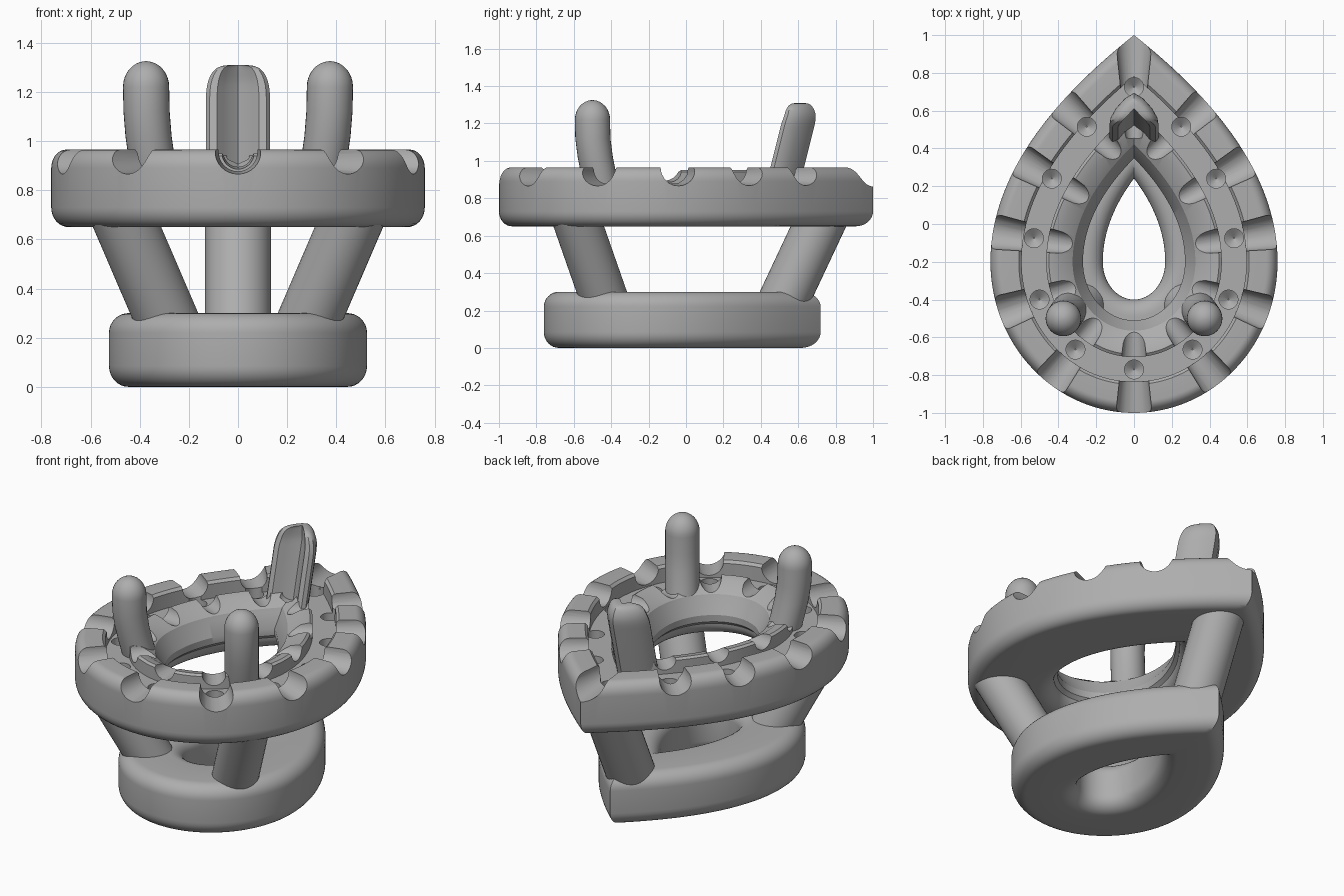
import bpy, bmesh
from math import sin, cos, pi, sqrt
from mathutils import Vector

cube = bpy.data.objects.get("Cube")
if cube:
    bpy.data.objects.remove(cube, do_unlink=True)

GREY = (0.42, 0.42, 0.42, 1)
metal = bpy.data.materials.new("grey_metal")
metal.use_nodes = True
metal.diffuse_color = GREY
metal.node_tree.nodes["Principled BSDF"].inputs["Base Color"].default_value = GREY

YC = -0.2  # widest line of every pear outline


def add_loft(bm, rings, closed=False):
    """Skin a list of equal-length point rings; cap the ends unless closed."""
    vs = [[bm.verts.new(p) for p in ring] for ring in rings]
    n, m = len(vs[0]), len(vs)
    for i in range(m if closed else m - 1):
        a, b = vs[i], vs[(i + 1) % m]
        for j in range(n):
            k = (j + 1) % n
            bm.faces.new((a[j], a[k], b[k], b[j]))
    if not closed:
        bm.faces.new(vs[0])
        bm.faces.new(vs[-1])


def finish(bm, name, angle=0.6):
    bmesh.ops.recalc_face_normals(bm, faces=bm.faces)
    mesh = bpy.data.meshes.new(name)
    bm.to_mesh(mesh)
    bm.free()
    mesh.materials.append(metal)
    ob = bpy.data.objects.new(name, mesh)
    bpy.context.collection.objects.link(ob)
    smooth(ob, angle)
    return ob


def smooth(ob, angle=0.6):
    bpy.ops.object.select_all(action='DESELECT')
    ob.select_set(True)
    bpy.context.view_layer.objects.active = ob
    bpy.ops.object.shade_smooth_by_angle(angle=angle)


def loft(name, rings, closed=False):
    bm = bmesh.new()
    add_loft(bm, rings, closed)
    return finish(bm, name)


def pear(width, bottom, tip, inset, z, n=48):
    """Pear outline: parabolic point at the back, half ellipse in front."""
    w, b, t = width - inset, YC - bottom - inset, tip - 1.33 * inset - YC
    right = [(w * (1 - (1 - i / n) ** 2), YC + t * (1 - i / n)) for i in range(n)]
    right += [(w * cos(pi / 2 * i / n), YC - b * sin(pi / 2 * i / n)) for i in range(n + 1)]
    left = [(-x, y) for x, y in right[-2:0:-1]]
    return [(x, y, z) for x, y in right + left]


def corner(cx, cz, rx, rz, start, steps=8):
    """Quarter ellipse of a ring section, going clockwise from an angle."""
    return [(cx + rx * cos(start - pi / 2 * i / steps),
             cz + rz * sin(start - pi / 2 * i / steps)) for i in range(steps + 1)]


def circle(centre, axis, radius, n=32):
    axis = Vector(axis).normalized()
    u = axis.orthogonal().normalized()
    v = axis.cross(u)
    return [Vector(centre) + radius * (u * cos(2 * pi * i / n) + v * sin(2 * pi * i / n))
            for i in range(n)]


# Base ring
section = (corner(0.08, 0.22, 0.08, 0.08, pi) + corner(0.27, 0.22, 0.09, 0.08, pi / 2)
           + corner(0.27, 0.085, 0.09, 0.085, 0) + corner(0.08, 0.085, 0.08, 0.085, -pi / 2))
loft("base_ring", [pear(0.525, -0.76, 0.72, d, z) for d, z in section], True)

# Upper ring with a channel and a sloping inner seat
section = (corner(0.06, 0.89, 0.06, 0.075, pi)
           + [(0.15, 0.965), (0.165, 0.95), (0.165, 0.865), (0.295, 0.865), (0.295, 0.94), (0.31, 0.95)]
           + [(0.36, 0.94), (0.435, 0.89), (0.445, 0.87), (0.49, 0.79), (0.49, 0.75)]
           + corner(0.38, 0.73, 0.09, 0.08, 0) + corner(0.07, 0.73, 0.07, 0.08, -pi / 2))
ring = loft("upper_ring", [pear(0.76, -1, 1, d, z) for d, z in section], True)

# Accent seats: position and outward direction of each
seats = [(Vector((0, 0.725, 0)), Vector((0, 1, 0))), (Vector((0, -0.77, 0)), Vector((0, -1, 0)))]
for x, y in [(0.25, 0.515), (0.435, 0.24), (0.53, -0.075), (0.5, -0.4), (0.31, -0.665)]:
    if y > YC:
        nx, ny = 1, 2 * 0.53 * (y - YC) / 0.81
    else:
        nx, ny = x / 0.53 ** 2, (y - YC) / 0.57 ** 2
    for s in (1, -1):
        seats.append((Vector((s * x, y, 0)), Vector((s * nx, ny, 0)).normalized()))

# Tapered notches across both walls, and drilled seats with pointed bottoms
notches, drills = bmesh.new(), bmesh.new()
up = Vector((0, 0, 1))
for p, out in seats:
    add_loft(notches, [circle(p + out * 0.34 + up * 0.965, out, 0.107),
                       circle(p - out * 0.27 + up * 0.945, out, 0.045)])
    add_loft(drills, [circle(p + up * z, up, r)
                      for z, r in ((1.0, 0.05), (0.81, 0.05), (0.775, 0.003))])
for cutter in (finish(notches, "notch_cutter"), finish(drills, "seat_cutter")):
    cutter.hide_render = True
    mod = ring.modifiers.new("cut", 'BOOLEAN')
    mod.operation = 'DIFFERENCE'
    mod.solver = 'EXACT'
    mod.use_self = True
    mod.object = cutter
    bpy.context.view_layer.objects.active = ring
    bpy.ops.object.modifier_apply(modifier=mod.name)
    bpy.data.objects.remove(cutter, do_unlink=True)
smooth(ring, 0.5)


# Slanted struts between the rings
def strut(name, low, high, radius):
    axis = Vector(high) - Vector(low)
    loft(name, [circle(low, axis, radius), circle(high, axis, radius)])


strut("back_strut", (0, 0.515, 0.24), (0, 0.755, 0.75), 0.135)
for side, s in (("left", 1), ("right", -1)):
    strut(side + "_strut", (s * 0.275, -0.43, 0.24), (s * 0.49, -0.605, 0.74), 0.128)

    # Round front prong with a domed top
    rings = [circle((s * x, y, z), up, 0.094) for x, y, z in
             [(0.33, -0.44, 0.8), (0.35, -0.465, 0.92), (0.364, -0.485, 1.02),
              (0.372, -0.498, 1.12), (0.374, -0.5, 1.22)]]
    for i in range(1, 9):
        a = pi / 2 * i / 8.3
        rings.append(circle((s * 0.374, -0.5, 1.22 + 0.105 * sin(a)), up, 0.094 * cos(a)))
    loft(side + "_front_prong", rings)

# Back prong: grooved wedge leaning backwards
half = [(0, 0.09), (0.05, 0.06), (0.1, 0.005), (0.125, -0.04), (0.13, -0.07),
        (0.115, -0.09), (0.085, -0.09), (0.06, -0.06), (0.035, -0.03), (0, 0.0)]
outline = half + [(-x, y) for x, y in half[-2:0:-1]]
levels = [(0.8, 1), (0.95, 1), (1.18, 1)]
levels += [(1.18 + 0.13 * sin(pi / 2 * i / 8.4), sqrt(cos(pi / 2 * i / 8.4))) for i in range(1, 9)]
loft("back_prong", [[(x * k, 0.6 + (min(z, 1.24) - 1.2) * 0.25 + y * k, z) for x, y in outline]
                    for z, k in levels])
